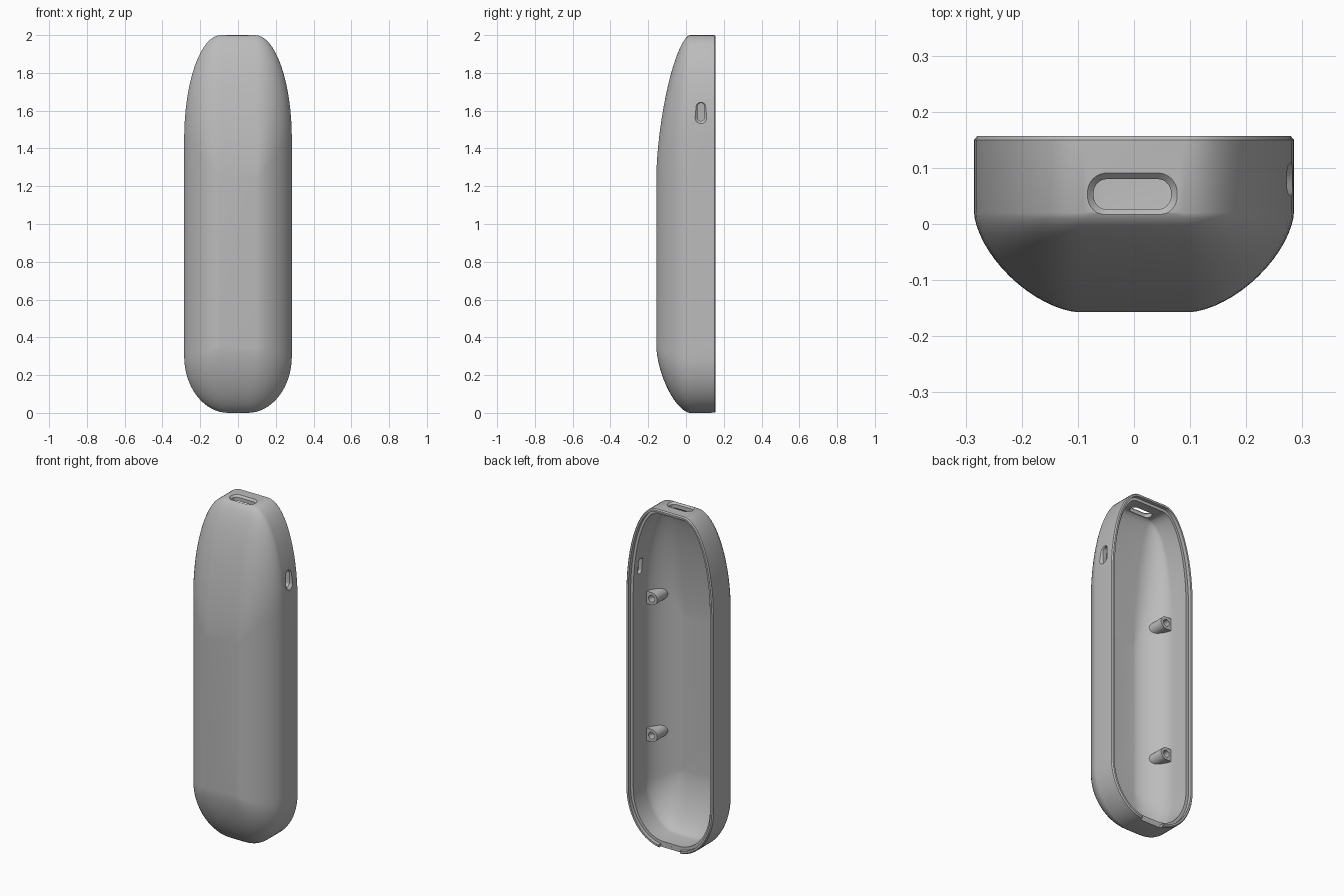
import bpy, bmesh
from math import sin, cos, pi, radians

if "Cube" in bpy.data.objects:
    bpy.data.objects.remove(bpy.data.objects["Cube"])

grey = bpy.data.materials.new("plain grey")
grey.use_nodes = True
grey.diffuse_color = (0.5, 0.5, 0.5, 1)
grey.node_tree.nodes["Principled BSDF"].inputs["Base Color"].default_value = (0.5, 0.5, 0.5, 1)

BACK, SEAM, FRONT = 0.157, 0.02, -0.157
WALL, LEDGE = 0.034, 0.017


def loft(name, rings):
    """Closed solid through rings of equal point count."""
    bm = bmesh.new()
    loops = [[bm.verts.new(p) for p in ring] for ring in rings]
    for a, b in zip(loops, loops[1:]):
        for i in range(len(a)):
            j = (i + 1) % len(a)
            bm.faces.new((a[i], a[j], b[j], b[i]))
    bm.faces.new(loops[0])
    bm.faces.new(loops[-1])
    bmesh.ops.recalc_face_normals(bm, faces=bm.faces)
    mesh = bpy.data.meshes.new(name)
    bm.to_mesh(mesh)
    bm.free()
    mesh.materials.append(grey)
    obj = bpy.data.objects.new(name, mesh)
    bpy.context.collection.objects.link(obj)
    return obj


def outline(inset):
    """Front silhouette: round bottom, straight sides, long tapered top."""
    quarter = [i * pi / 32 for i in range(17)]
    right = [(0.05 + (0.235 - inset) * sin(a), 0.3 - (0.3 - inset) * cos(a)) for a in quarter]
    right += [(0.285 - inset, z) for z in (0.35, 0.65, 0.95, 1.25)]
    right += [(0.09 + (0.195 - inset) * cos(a), 1.45 + (0.55 - inset) * sin(a)) for a in quarter]
    return right + [(-x, z) for x, z in reversed(right)]


def layer(y, inset, k=1.0):
    """Outline at depth y, pulled towards a flat central panel as k falls."""
    ring = []
    for x, z in outline(inset):
        cx, cz = max(-0.1, min(0.1, x)), max(0.35, min(1.25, z))
        ring.append((cx + (x - cx) * k, y, cz + (z - cz) * k))
    return ring


def body(name, inset, back_rings):
    """Straight rim followed by the domed front."""
    rings = back_rings[:]
    depth = SEAM - FRONT - inset
    for i in range(17):
        a = radians(88.5) * i / 16
        rings.append(layer(SEAM - depth * sin(a) ** 1.25, inset, cos(a) ** 1.25))
    return loft(name, rings)


def boolean(obj, other, operation="DIFFERENCE"):
    mod = obj.modifiers.new("cut", "BOOLEAN")
    mod.operation, mod.solver, mod.object = operation, "EXACT", other
    bpy.context.view_layer.objects.active = obj
    bpy.ops.object.modifier_apply(modifier=mod.name)
    bpy.data.objects.remove(other)


def rounded(hx, hy, r):
    """Rounded rectangle points."""
    pts = []
    for q, (sx, sy) in enumerate(((1, 1), (-1, 1), (-1, -1), (1, -1))):
        for i in range(9):
            a = (q + i / 8) * pi / 2
            pts.append((sx * (hx - r) + r * cos(a), sy * (hy - r) + r * sin(a)))
    return pts


def slot_cutter(hx, hy, r, surface, place):
    """Slot with a chamfered mouth; place maps (u, v, height) to space."""
    c = 0.011
    steps = ((c * 2, surface + c), (0, surface - c), (0, surface - 0.1))
    return loft("slot_cutter", [[place(u, v, h) for u, v in rounded(hx + g, hy + g, r + g)]
                                for g, h in steps])


def prism(name, profile, y0, y1):
    return loft(name, [[(x, y, z) for x, z in profile] for y in (y0, y1)])


# Hollow shell with a chamfered rim and an inner ledge
shell = body("case_shell", 0, [layer(BACK, 0.006), layer(BACK - 0.007, 0)])
boolean(shell, body("hollow", WALL, [layer(BACK + 0.1, WALL)]))
boolean(shell, loft("ledge", [layer(BACK + 0.1, LEDGE), layer(0.135, LEDGE)]))

# Gap in the rim at the bottom
boolean(shell, prism("gap", [(-0.07, -0.1), (0.07, -0.1), (0.07, 0.06), (-0.07, 0.06)], 0.1352, 0.3))

# Port slot in the top and button slot in the side
boolean(shell, slot_cutter(0.069, 0.027, 0.024, 2.0, lambda u, v, h: (u - 0.003, 0.053 + v, h)))
boolean(shell, slot_cutter(0.018, 0.047, 0.0175, 0.279, lambda u, v, h: (h, 0.079 + u, 1.593 + v)))

# Screw posts: round towards the middle, square against the wall
posts = []
R = 0.037
for side, label in ((1, "left"), (-1, "right")):
    for z, level in ((0.57, "lower"), (1.38, "upper")):
        cx = 0.217
        arc = [pi / 2 + i * pi / 16 for i in range(17)]
        profile = [(side * (cx + R * cos(a)), z + R * sin(a)) for a in arc]
        profile += [(side * 0.282, z - R), (side * 0.282, z + R)]
        post = prism(f"{label}_{level}_screw_post", profile, 0.012, -0.2)
        boolean(post, body("trim", 0.012, [layer(BACK, 0.012)]), "INTERSECT")
        hole = [(side * cx + 0.02 * cos(i * pi / 12), z + 0.02 * sin(i * pi / 12)) for i in range(24)]
        boolean(post, prism("hole", hole, 0.1, -0.055))
        posts.append(post)

# Smooth shading with crisp edges
bpy.ops.object.select_all(action="DESELECT")
for obj in [shell] + posts:
    obj.select_set(True)
bpy.context.view_layer.objects.active = shell
bpy.ops.object.shade_smooth_by_angle(angle=radians(28))
